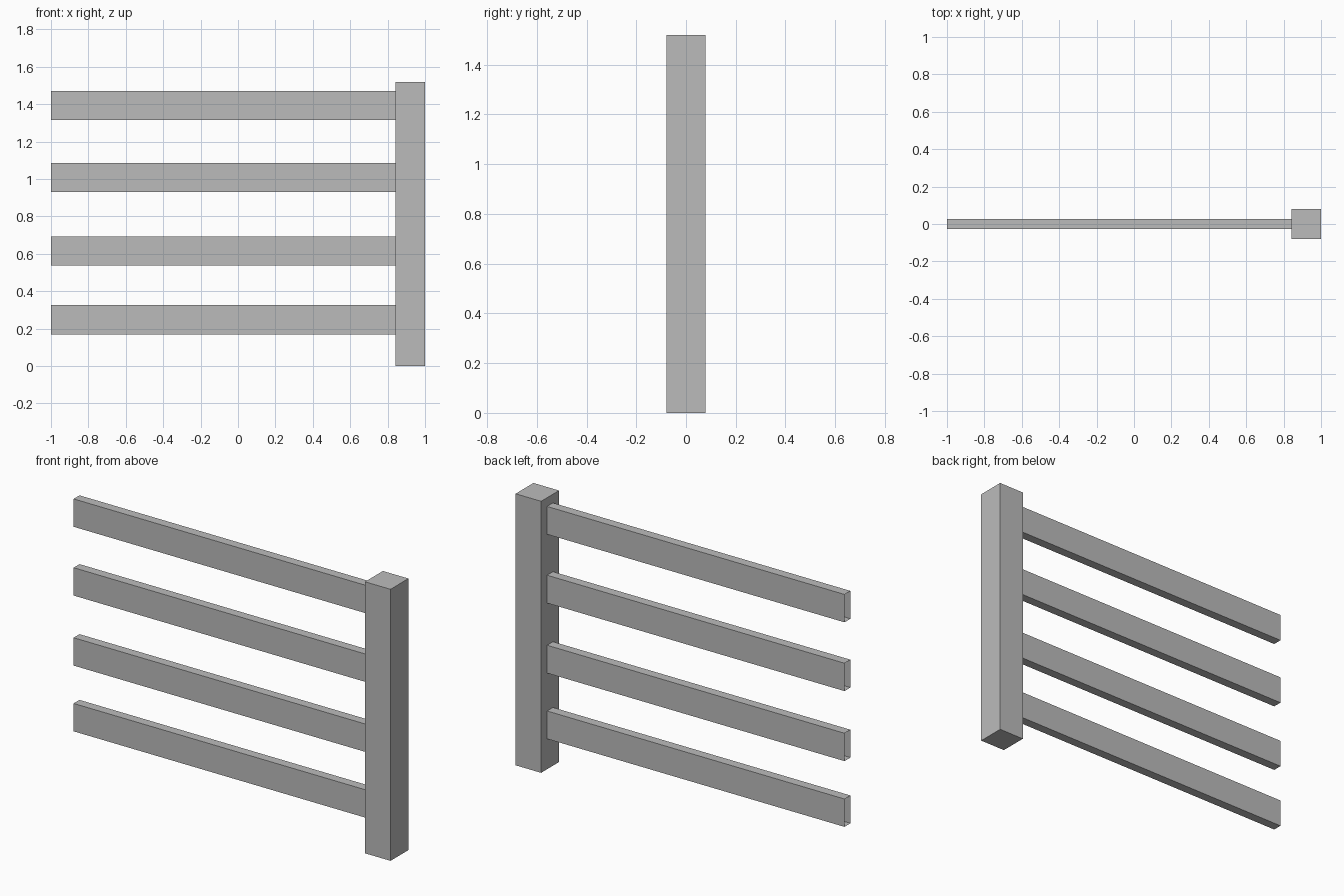
import bpy
import bmesh

cube = bpy.data.objects.get("Cube")
if cube:
    bpy.data.objects.remove(cube, do_unlink=True)

# One plain grey for everything
GREY = (0.5, 0.5, 0.5, 1.0)
grey = bpy.data.materials.new("plain_grey")
grey.use_nodes = True
grey.diffuse_color = GREY
grey.node_tree.nodes["Principled BSDF"].inputs["Base Color"].default_value = GREY


def add_box(name, low, high, open_ends=False):
    """Box between two corners; open_ends leaves off the faces along x."""
    bm = bmesh.new()
    bmesh.ops.create_cube(bm, size=1)
    for v in bm.verts:
        v.co = [low[i] if v.co[i] < 0 else high[i] for i in range(3)]
    bm.normal_update()
    if open_ends:
        ends = [f for f in bm.faces if abs(f.normal.x) > 0.9]
        bmesh.ops.delete(bm, geom=ends, context="FACES_ONLY")
    mesh = bpy.data.meshes.new(name)
    bm.to_mesh(mesh)
    bm.free()
    mesh.materials.append(grey)
    obj = bpy.data.objects.new(name, mesh)
    bpy.context.collection.objects.link(obj)
    return obj


# Square upright post at one end
POST_SIDE = 0.158
POST_INNER = 1 - POST_SIDE
add_box("post", (POST_INNER, -POST_SIDE / 2, 0), (1, POST_SIDE / 2, 1.52))

# Four hollow rails running from the post, open at the free end
RAIL_HEIGHT = 0.156
RAIL_HALF_DEPTH = 0.026
for number, bottom in enumerate((0.17, 0.538, 0.93, 1.315), start=1):
    add_box(f"rail_{number}",
            (-1, -RAIL_HALF_DEPTH, bottom),
            (POST_INNER, RAIL_HALF_DEPTH, bottom + RAIL_HEIGHT),
            open_ends=True)
